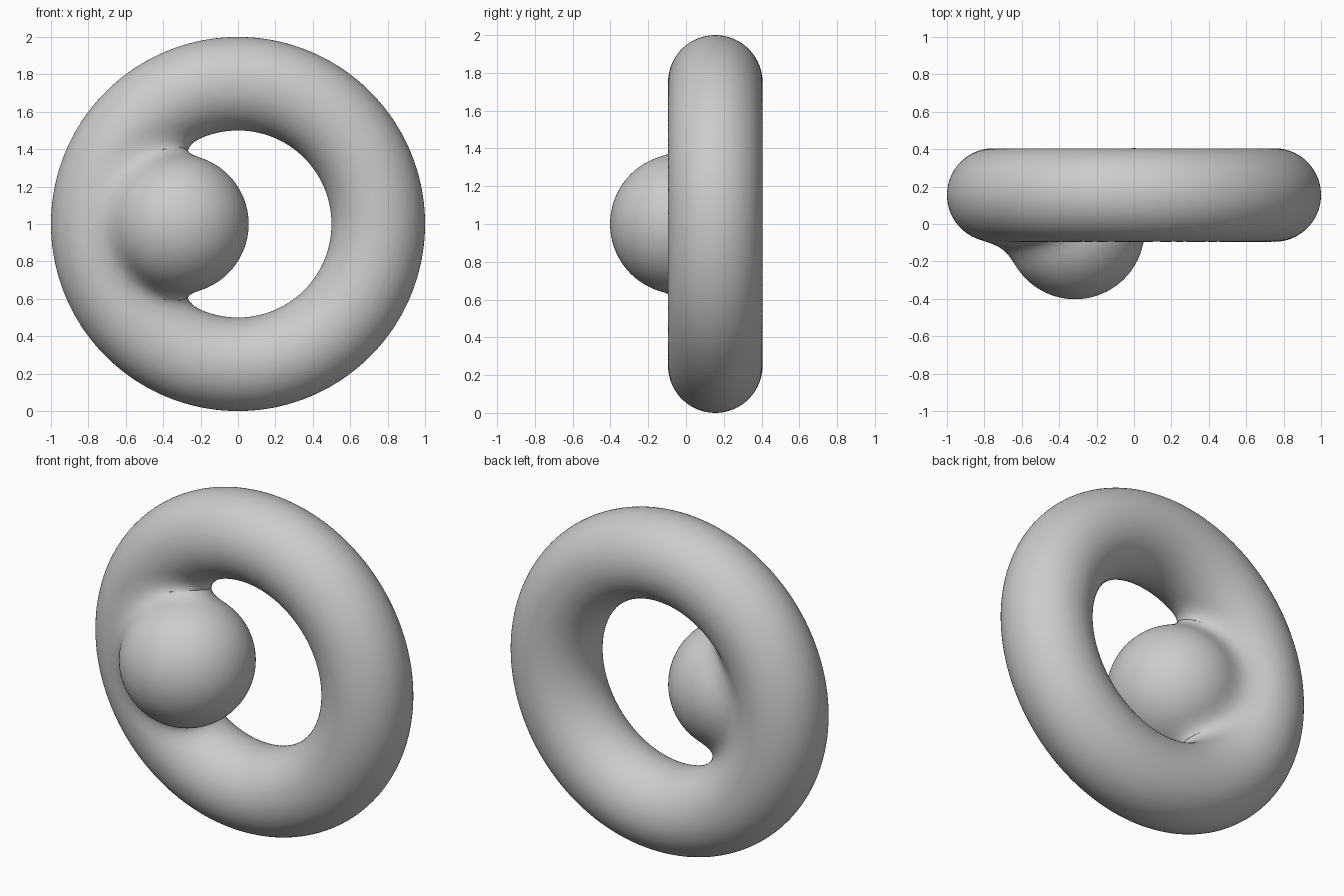
import bpy
import math
from mathutils import Vector

cube = bpy.data.objects.get("Cube")
if cube:
    bpy.data.objects.remove(cube, do_unlink=True)

RING_CENTRE = Vector((0, 0.155, 1))
RING_MAJOR, RING_MINOR = 0.75, 0.25
BALL_CENTRE = Vector((-0.315, -0.03, 1))
BALL_RADIUS = 0.372
BLEND = 0.15

# Plain grey material
grey = bpy.data.materials.new("plain_grey")
grey.use_nodes = True
colour = (0.6, 0.6, 0.6, 1)
grey.diffuse_color = colour
grey.node_tree.nodes["Principled BSDF"].inputs["Base Color"].default_value = colour

# Upright ring and the ball that sits against its front
bpy.ops.mesh.primitive_uv_sphere_add(segments=64, ring_count=32, radius=BALL_RADIUS,
                                     location=BALL_CENTRE)
ball = bpy.context.object
bpy.ops.mesh.primitive_torus_add(major_segments=96, minor_segments=48,
                                 major_radius=RING_MAJOR, minor_radius=RING_MINOR,
                                 location=RING_CENTRE, rotation=(math.pi / 2, 0, 0))
ring = bpy.context.object
ball.select_set(True)
bpy.ops.object.join()
bpy.ops.object.transform_apply(location=True, rotation=True, scale=True)
ring.name = ring.data.name = "ring_with_ball"

# Fuse both into one even skin
remesh = ring.modifiers.new("fuse", 'REMESH')
remesh.mode = 'VOXEL'
remesh.voxel_size = 0.02
bpy.ops.object.modifier_apply(modifier=remesh.name)


def distance(p):
    """Signed distance to the ring and ball, joined by a soft fillet."""
    q = p - RING_CENTRE
    to_ring = math.hypot(math.hypot(q.x, q.z) - RING_MAJOR, q.y) - RING_MINOR
    to_ball = (p - BALL_CENTRE).length - BALL_RADIUS
    overlap = max(BLEND - abs(to_ring - to_ball), 0)
    return min(to_ring, to_ball) - overlap * overlap / (4 * BLEND)


def gradient(p, step=0.001):
    axes = [Vector((step, 0, 0)), Vector((0, step, 0)), Vector((0, 0, step))]
    return Vector([distance(p + a) - distance(p - a) for a in axes]) / (2 * step)


# Pull the skin onto the filleted surface
for v in ring.data.vertices:
    for _ in range(4):
        d = distance(v.co)
        if abs(d) < 0.0002:
            break
        g = gradient(v.co)
        v.co -= g * (d / max(g.length_squared, 0.25))

ring.data.materials.clear()
ring.data.materials.append(grey)
for face in ring.data.polygons:
    face.material_index = 0
bpy.ops.object.shade_smooth()
